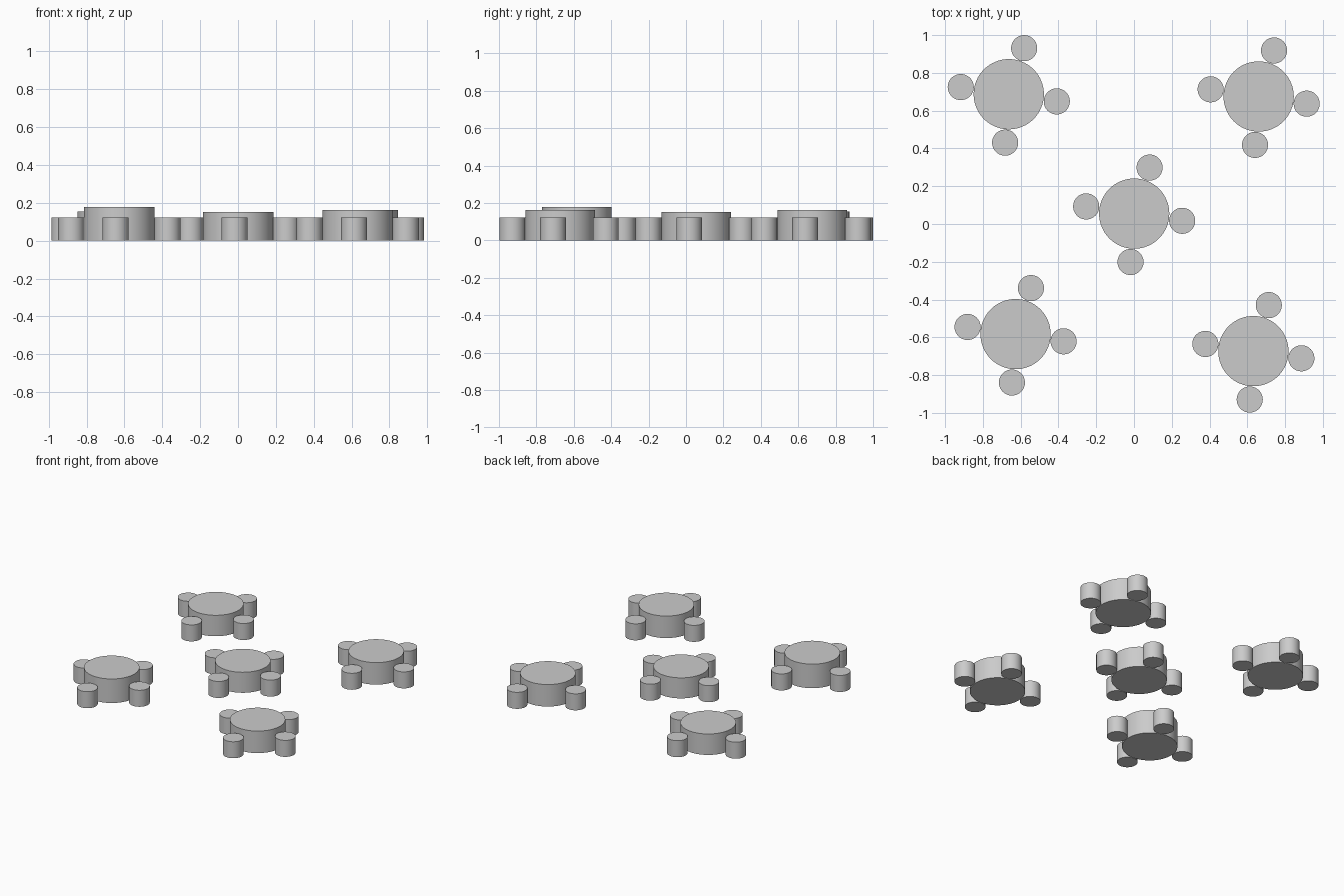
import bpy
from math import cos, sin, radians

if "Cube" in bpy.data.objects:
    bpy.data.objects.remove(bpy.data.objects["Cube"])

TABLE_R, STOOL_R, STOOL_H, RING = 0.186, 0.069, 0.122, 0.257
STOOL_ANGLES = (-8.5, 71.5, 171.5, 265.7)


def drum(name, x, y, radius, height):
    """Solid upright cylinder standing on the floor."""
    bpy.ops.mesh.primitive_cylinder_add(
        vertices=64, radius=radius, depth=height, location=(x, y, height / 2))
    ob = bpy.context.object
    ob.name = name
    bpy.ops.object.shade_smooth_by_angle()
    return ob


# Each table group: centre x, centre y, table height
groups = {
    "back_left": (-0.663, 0.687, 0.155),
    "back_right": (0.660, 0.675, 0.163),
    "centre": (0.001, 0.055, 0.152),
    "front_left": (-0.627, -0.583, 0.178),
    "front_right": (0.632, -0.673, 0.163),
}

for place, (x, y, h) in groups.items():
    # Round table
    drum(f"{place}_table", x, y, TABLE_R, h)
    # Four stools around it
    for i, a in enumerate(STOOL_ANGLES, 1):
        drum(f"{place}_stool_{i}", x + RING * cos(radians(a)),
             y + RING * sin(radians(a)), STOOL_R, STOOL_H)
